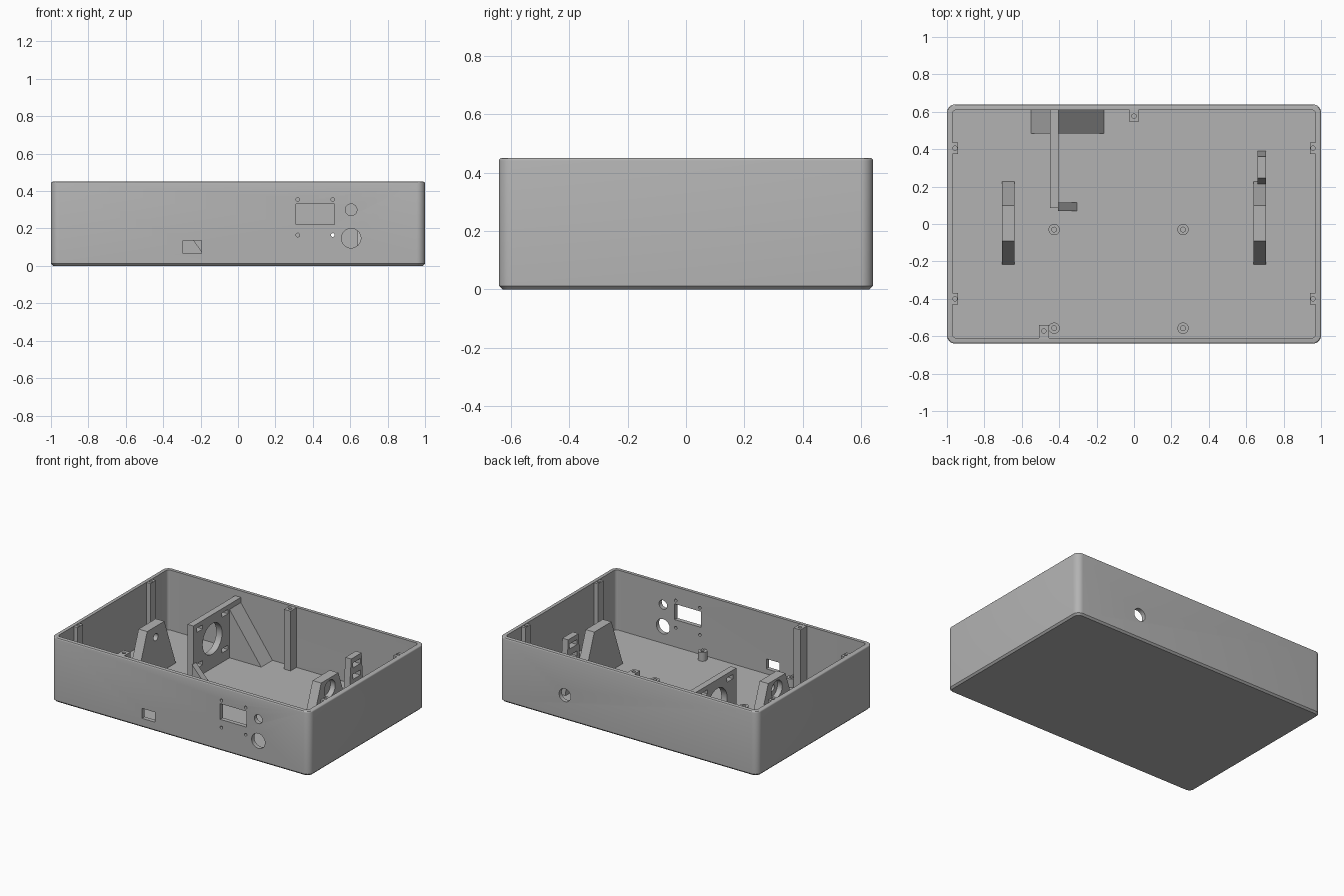
import bpy, bmesh, math
from mathutils import Matrix, Vector

old = bpy.data.objects.get("Cube")
if old:
    bpy.data.objects.remove(old, do_unlink=True)

grey = bpy.data.materials.new("plain grey")
grey.use_nodes = True
grey.diffuse_color = (0.45, 0.45, 0.45, 1)
grey.node_tree.nodes["Principled BSDF"].inputs["Base Color"].default_value = (0.45, 0.45, 0.45, 1)

FLOOR, TOP, W, D = 0.03, 0.45, 1.0, 0.64


def finish(bm, name):
    bmesh.ops.recalc_face_normals(bm, faces=bm.faces)
    mesh = bpy.data.meshes.new(name)
    bm.to_mesh(mesh)
    bm.free()
    mesh.materials.append(grey)
    ob = bpy.data.objects.new(name, mesh)
    bpy.context.collection.objects.link(ob)
    return ob


def box(name, x0, x1, y0, y1, z0, z1, radius=0, bottom=0, top=0):
    """Box with optional rounded uprights and bevelled rims."""
    bm = bmesh.new()
    bmesh.ops.create_cube(bm, size=1)
    for v in bm.verts:
        v.co = Vector((x1 if v.co.x > 0 else x0, y1 if v.co.y > 0 else y0, z1 if v.co.z > 0 else z0))
    if radius:
        ups = [e for e in bm.edges if abs(e.verts[0].co.z - e.verts[1].co.z) > 0.01]
        bmesh.ops.bevel(bm, geom=ups, offset=radius, segments=8, profile=0.5, affect='EDGES')
    for z, size, seg in ((z0, bottom, 1), (z1, top, 3)):
        if size:
            rim = [e for e in bm.edges if all(abs(v.co.z - z) < 1e-5 for v in e.verts)]
            bmesh.ops.bevel(bm, geom=rim, offset=size, segments=seg, profile=0.5, affect='EDGES')
    return finish(bm, name)


def cylinder(name, centre, r, length, axis="Z", n=32):
    bm = bmesh.new()
    rot = {"X": Matrix.Rotation(math.pi / 2, 4, 'Y'), "Y": Matrix.Rotation(math.pi / 2, 4, 'X'),
           "Z": Matrix.Identity(4)}[axis]
    bmesh.ops.create_cone(bm, cap_ends=True, segments=n, radius1=r, radius2=r, depth=length,
                          matrix=Matrix.Translation(centre) @ rot)
    return finish(bm, name)


def prism(name, outline, axis, a, b):
    """Extrude an outline (u, z) along x or y from a to b."""
    bm = bmesh.new()
    put = (lambda u, z, t: (t, u, z)) if axis == "X" else (lambda u, z, t: (u, t, z))
    face = bm.faces.new([bm.verts.new(put(u, z, a)) for u, z in outline])
    ext = bmesh.ops.extrude_face_region(bm, geom=[face])
    step = Vector(put(0, 0, b - a))
    bmesh.ops.translate(bm, vec=step, verts=[v for v in ext["geom"] if isinstance(v, bmesh.types.BMVert)])
    return finish(bm, name)


def cut(ob, *cutters):
    """Subtract each cutter and remove it."""
    for c in cutters:
        mod = ob.modifiers.new("cut", 'BOOLEAN')
        mod.operation, mod.solver, mod.object = 'DIFFERENCE', 'EXACT', c
        bpy.context.view_layer.update()
        mesh = bpy.data.meshes.new_from_object(ob.evaluated_get(bpy.context.evaluated_depsgraph_get()))
        ob.modifiers.clear()
        ob.data = mesh
        bpy.data.objects.remove(c, do_unlink=True)
    return ob


# Open case: rounded shell with floor
case = box("case", -W, W, -D, D, 0, TOP, radius=0.045, bottom=0.012, top=0.009)
cut(case, box("cavity", -W + 0.03, W - 0.03, -D + 0.03, D - 0.03, FLOOR, TOP + 0.1, radius=0.02))

# Front panel openings: display window, screw holes, button, knob, port
cut(case, box("display_cut", 0.31, 0.515, -0.7, -0.58, 0.22, 0.33),
    box("port_cut", -0.295, -0.195, -0.7, -0.58, 0.065, 0.135))
holes = [(x, z, 0.01) for x in (0.32, 0.507) for z in (0.165, 0.355)]
for x, z, r in holes + [(0.605, 0.30, 0.031), (0.605, 0.148, 0.052)]:
    cut(case, cylinder("panel_hole", (x, -D, z), r, 0.12, "Y"))

# Cable hole in the back
cut(case, cylinder("back_hole", (0.49, D, 0.175), 0.045, 0.12, "Y"))


# Lid screw posts against the walls
def post(name, x0, x1, y0, y1, hx, hy):
    p = box(name, x0, x1, y0, y1, FLOOR - 0.01, TOP - 0.002)
    cut(p, cylinder("screw_cut", (hx, hy, TOP), 0.012, 0.12, n=16))


for side, s in (("left", 1), ("right", -1)):
    xs = sorted((s * 0.94, s * 0.975))
    for end, y in (("back", 0.405), ("front", -0.4)):
        post(f"{side}_{end}_post", *xs, y - 0.03, y + 0.03, s * 0.957, y)
post("back_post", -0.025, 0.025, 0.545, 0.615, 0, 0.577)
post("front_post", -0.508, -0.455, -0.615, -0.54, -0.482, -0.572)

# Circuit board standoffs
for x in (-0.427, 0.262):
    for y in (-0.03, -0.557):
        s = cylinder("standoff", (x, y, 0.055), 0.03, 0.07)
        cut(s, cylinder("standoff_cut", (x, y, 0.08), 0.013, 0.06, n=16))

# Pair of shaft supports with bearing pockets on the outer sides
outline = [(-0.22, 0.02), (0.23, 0.02), (0.1, 0.37), (-0.09, 0.37)]
for side, s in (("left", 1), ("right", -1)):
    support = prism(f"{side}_shaft_support", outline, "X", *sorted((s * 0.64, s * 0.707)))
    cut(support, cylinder("pocket_cut", (s * 0.72, 0.005, 0.295), 0.06, 0.1, "X"))
    if s < 0:
        cut(support, cylinder("shaft_cut", (s * 0.67, 0.005, 0.295), 0.025, 0.12, "X"))

# Slotted holder beside the left support
holder = prism("slotted_holder", [(0.21, 0.02), (0.39, 0.02), (0.36, 0.41), (0.245, 0.41)], "X", 0.66, 0.705)
cut(holder, *[box("slot_cut", 0.6, 0.8, 0.262, 0.345, z, z + 0.035) for z in (0.1, 0.18, 0.26, 0.34)])

# Motor plate with bore and four mounting slots
plate = box("motor_plate", -0.45, -0.405, 0.085, 0.615, 0.02, 0.405)
cy, cz = 0.295, 0.235
cut(plate, cylinder("bore_cut", (-0.43, cy, cz), 0.107, 0.2, "X", 48))
for sy in (-1, 1):
    for sz in (-1, 1):
        y, z = cy + sy * 0.14, cz + sz * 0.125
        cut(plate, box("mount_cut", -0.5, -0.35, y - 0.032, y + 0.032, z - 0.015, z + 0.015))

# Triangular braces holding the motor plate
for name, x0, x1, y0, y1, h in (("tall_brace", -0.406, -0.16, 0.485, 0.615, 0.37),
                                ("outer_brace", -0.449, -0.55, 0.485, 0.615, 0.2),
                                ("small_brace", -0.406, -0.305, 0.07, 0.115, 0.14)):
    prism(name, [(x0, 0.02), (x1, 0.02), (x1, FLOOR), (x0, h)], "Y", y0, y1)

# Smooth the round parts, keep edges sharp
bpy.ops.object.select_all(action='DESELECT')
for ob in bpy.context.scene.objects:
    if ob.type == 'MESH':
        ob.select_set(True)
        bpy.context.view_layer.objects.active = ob
bpy.ops.object.shade_smooth_by_angle(angle=math.radians(30))
